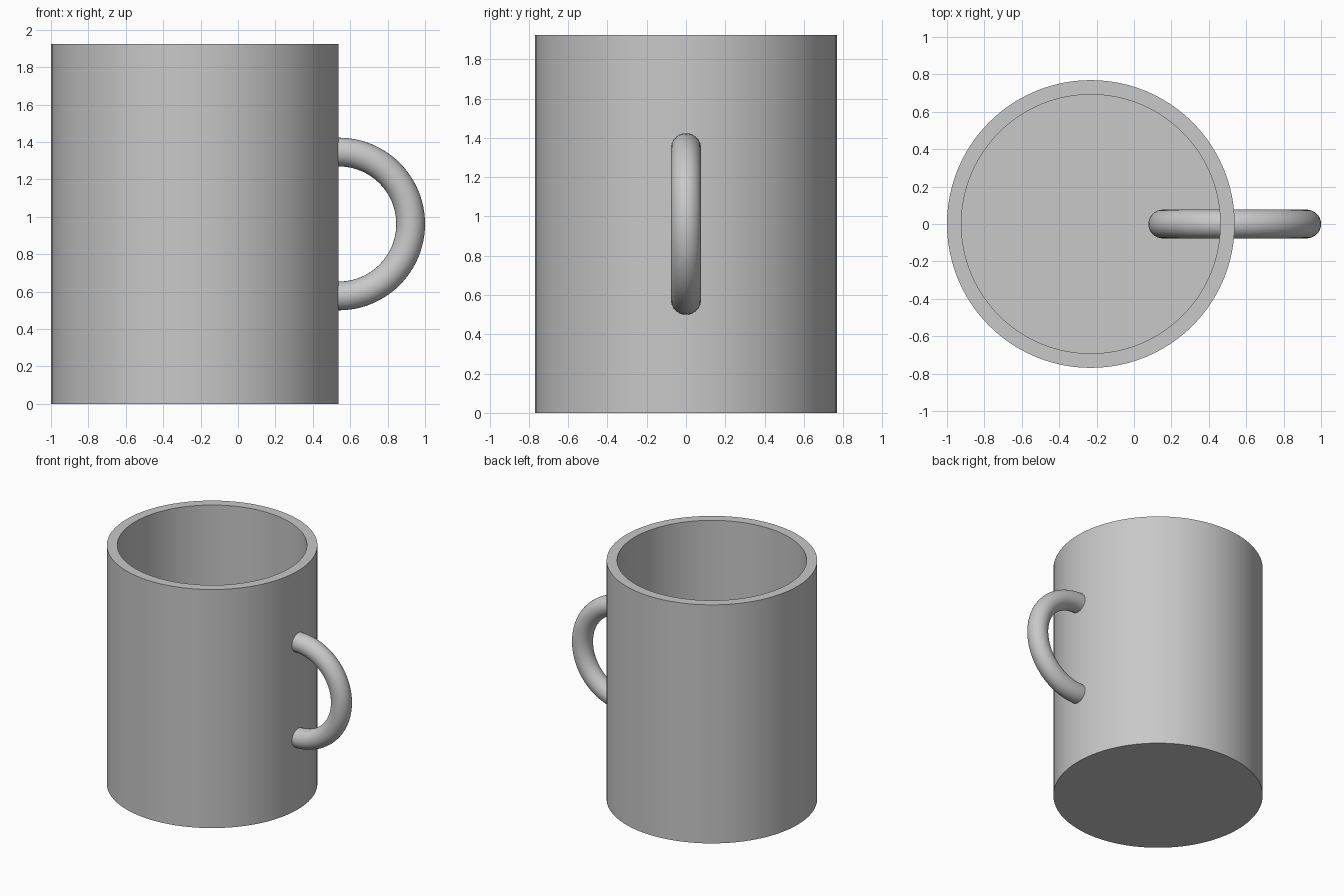
import bpy
import bmesh
import math
from mathutils import Matrix

cube = bpy.data.objects.get("Cube")
if cube:
    bpy.data.objects.remove(cube, do_unlink=True)

# Proportions, relative to the outer radius of the mug
RADIUS = 1 / 1.3
HEIGHT = 2.5 * RADIUS
WALL = 0.1 * RADIUS
CENTRE_X = RADIUS - 1
SIDES = 96

grey = bpy.data.materials.new("grey")
grey.use_nodes = True
colour = (0.58, 0.58, 0.58, 1)
grey.diffuse_color = colour
grey.node_tree.nodes["Principled BSDF"].inputs["Base Color"].default_value = colour


def finish(obj, name):
    obj.name = obj.data.name = name
    obj.data.materials.append(grey)
    bpy.ops.object.select_all(action="DESELECT")
    obj.select_set(True)
    bpy.context.view_layer.objects.active = obj
    bpy.ops.object.shade_smooth_by_angle(angle=math.radians(30))


# Mug body: half section spun around the vertical axis
inner = RADIUS - WALL
profile = [(0, 0), (RADIUS, 0), (RADIUS, HEIGHT), (inner, HEIGHT), (inner, WALL), (0, WALL)]
bm = bmesh.new()
points = [bm.verts.new((r, 0, z)) for r, z in profile]
edges = [bm.edges.new(pair) for pair in zip(points, points[1:])]
bmesh.ops.spin(bm, geom=points + edges, cent=(0, 0, 0), axis=(0, 0, 1),
               angle=math.tau, steps=SIDES, use_merge=False)
bmesh.ops.remove_doubles(bm, verts=bm.verts, dist=0.0001)
bmesh.ops.recalc_face_normals(bm, faces=bm.faces)
bmesh.ops.transform(bm, matrix=Matrix.Translation((CENTRE_X, 0, 0)), verts=bm.verts)
mesh = bpy.data.meshes.new("mug_body")
bm.to_mesh(mesh)
bm.free()
body = bpy.data.objects.new("mug_body", mesh)
bpy.context.collection.objects.link(body)
finish(body, "mug_body")

# Handle: a full ring passing through the wall
bpy.ops.mesh.primitive_torus_add(
    major_radius=RADIUS / 2, minor_radius=WALL,
    major_segments=SIDES, minor_segments=32,
    location=(CENTRE_X + RADIUS, 0, HEIGHT / 2), rotation=(math.pi / 2, 0, 0))
finish(bpy.context.object, "handle")
